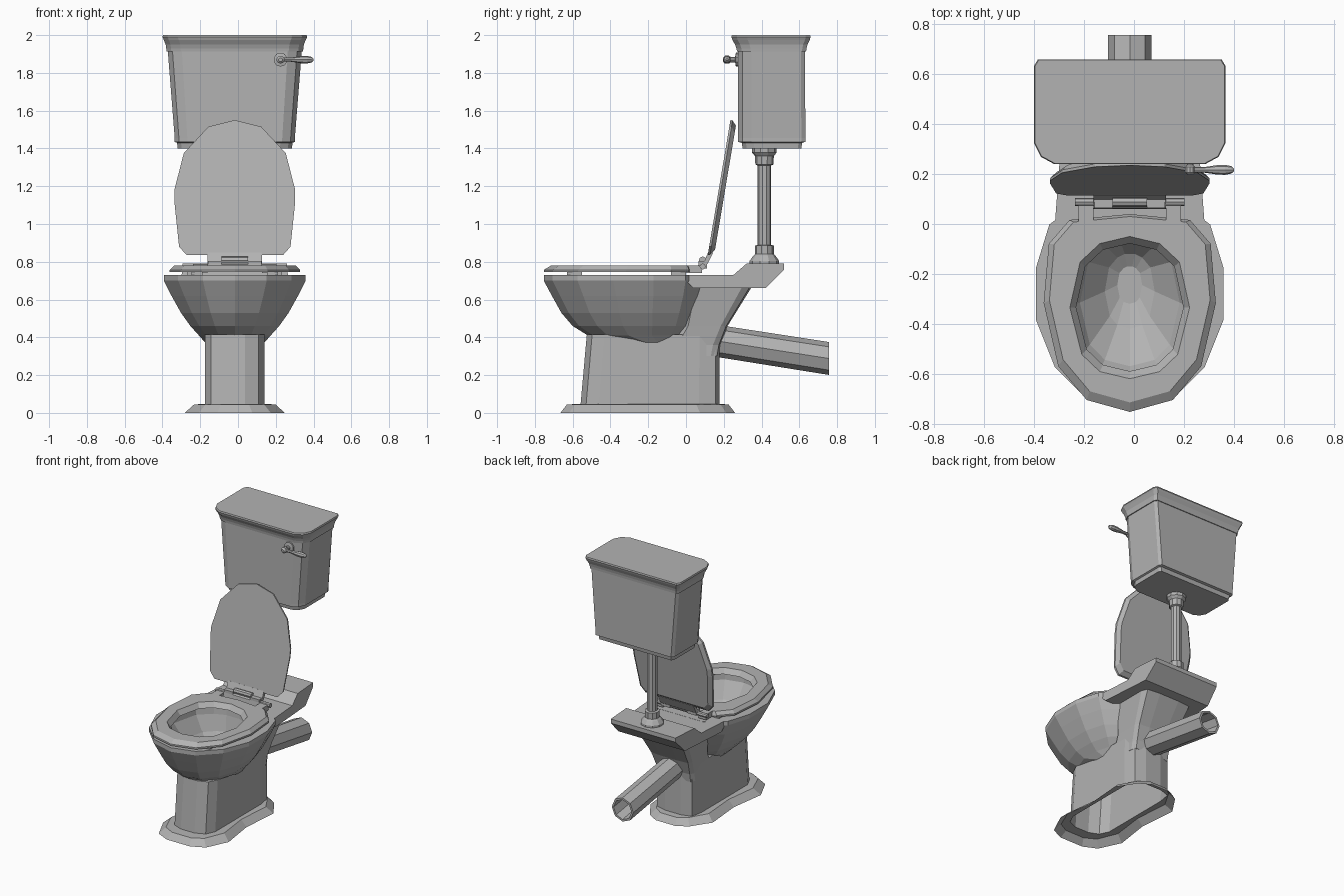
import bpy, bmesh, math
from mathutils import Vector

CX = -0.017  # centre line of the body; the lever sticks out on one side

grey = bpy.data.materials.new("grey ceramic")
grey.diffuse_color = (0.45, 0.45, 0.45, 1)


def loft(name, rings, start=True, end=True, closed=False):
    """Skin equal-length rings of points into one flat-shaded object."""
    bm = bmesh.new()
    vs = [[bm.verts.new(p) for p in r] for r in rings]
    n = len(vs[0])
    pairs = list(zip(vs, vs[1:])) + ([(vs[-1], vs[0])] if closed else [])
    for a, b in pairs:
        for i in range(n):
            j = (i + 1) % n
            bm.faces.new((a[i], a[j], b[j], b[i]))
    if start and not closed:
        bm.faces.new(vs[0])
    if end and not closed:
        bm.faces.new(vs[-1])
    bmesh.ops.recalc_face_normals(bm, faces=bm.faces)
    me = bpy.data.meshes.new(name)
    bm.to_mesh(me)
    bm.free()
    me.materials.append(grey)
    ob = bpy.data.objects.new(name, me)
    bpy.context.collection.objects.link(ob)
    return ob


def mirror(half):
    """Half outline with u >= 0 to a full outline."""
    return half + [(-u, v) for u, v in reversed(half) if u > 0]


def ring(half, z, w, y0, y1):
    return [(CX + u * w, y0 + v * (y1 - y0), z) for u, v in mirror(half)]


def circle(c, r, axis, n=8):
    out = []
    for i in range(n):
        a, b = r * math.sin(math.tau * i / n), r * math.cos(math.tau * i / n)
        out.append(Vector(c) + Vector({'x': (0, a, b), 'y': (a, 0, b), 'z': (a, b, 0)}[axis]))
    return out


def prism(name, profile, x0, x1):
    return loft(name, [[(CX + x, y, z) for y, z in profile] for x in (x0, x1)])


def box(name, x0, x1, y0, y1, z0, z1):
    return prism(name, [(y0, z0), (y1, z0), (y1, z1), (y0, z1)], x0, x1)


# Pedestal with flared foot, open underneath
foot = [(.35, 0), (.72, .05), (1, .22), (.86, .5), (.95, .8), (.6, .95), (.3, 1)]
column = [(.35, 0), (.8, .04), (1, .13), (1, .5), (1, .85), (.9, .97), (.4, 1)]
loft("pedestal", [
    ring(foot, 0, .265, -.665, .26),
    ring(foot, .045, .215, -.63, .225),
    ring(column, .047, .157, -.558, .178),
    ring(column, .415, .157, -.525, .178)], start=False)

# Neck rising from the pedestal to the rear shelf
loft("neck", [ring(column, z, w, a, b) for z, w, a, b in (
    (.30, .15, -.10, .172), (.36, .15, -.08, .182),
    (.46, .165, -.02, .22), (.67, .20, .01, .35))])

# Bowl, outside then over the rim and down the inside
bowl = [(0, 0), (.45, .055), (.8, .21), (1, .43), (1, .68), (.86, .88), (.5, 1)]
inner = [(0, 0), (.5, .05), (.8, .17), (1, .5), (.83, .82), (.5, .95), (.2, 1)]
loft("bowl", [ring(bowl, *a) for a in (
    (.37, .155, -.30, -.08), (.41, .19, -.52, -.02), (.46, .235, -.60, .02),
    (.53, .285, -.66, .05), (.62, .335, -.71, .08), (.70, .375, -.753, .10),
    (.73, .375, -.753, .10))] + [ring(inner, *a) for a in (
    (.73, .27, -.65, -.03), (.68, .265, -.645, -.035), (.57, .20, -.57, -.06),
    (.47, .10, -.42, -.12), (.44, .05, -.32, -.17))])

# Rear shelf: side profile narrowing towards the back
side = [(.0, .729), (.25, .729), (.32, .79), (.52, .79), (.52, .76), (.42, .66), (.04, .66), (0, .70)]
loft("rear_shelf", [[(CX + s * (.30 - .075 * y), y, z) for y, z in side] for s in (-1, 1)])

# Waste pipe with hollow end
loft("waste_pipe", [circle((CX, y, z), r, 'y') for y, z, r in (
    (.12, .388, .085), (.757, .288, .087), (.757, .288, .072), (.45, .336, .07))])

# Seat ring with bevelled edges
seat = [(0, 0), (.5, .06), (.83, .23), (1, .55), (.94, .85), (.7, .97), (0, 1)]
hole = inner[:-1] + [(0, 1)]
loft("seat", [
    ring(seat, .745, .345, -.753, .04), ring(seat, .757, .345, -.753, .04),
    ring(seat, .78, .322, -.715, .03), ring(hole, .78, .24, -.62, -.05),
    ring(hole, .745, .215, -.59, -.078)], closed=True)

# Seat arms, bumpers and hinge, mirrored
for s, tag in ((-1, "left"), (1, "right")):
    box("seat_arm_" + tag, s * .145, s * .205, -.01, .085, .74, .78)
    box("front_bumper_" + tag, s * .17, s * .23, -.63, -.55, .728, .747)
    box("rear_bumper_" + tag, s * .19, s * .25, -.08, 0, .728, .747)
    box("hinge_block_" + tag, s * .07, s * .142, .065, .11, .765, .805)
loft("hinge_bar", [circle((CX + x, .088, .775), .016, 'x') for x in (-.22, .22)])
loft("hinge_knuckle", [circle((CX + x, .088, .808), .02, 'x') for x in (-.07, .07)])

# Open cover, leaning back, with a tab down to the hinge
cover = mirror([(.255, .835), (.295, .88), (.32, 1.12), (.32, 1.18), (.27, 1.375), (.14, 1.515), (0, 1.55)])
loft("cover", [[(CX + x * k, .115 + .168 * (zz - .835) + d, zz)
                for x, z in cover for zz in [1.18 + (z - 1.18) * k]]
               for k, d in ((1, 0), (.995, .012), (.92, .034))])
prism("cover_tab", [(.06, .755), (.075, .75), (.115, .79), (.145, .85), (.117, .85), (.098, .805), (.065, .785)], -.145, .145)

# Flush pipe with collars at both ends
loft("flush_pipe", [circle((CX, .415, z), r, 'z', 10) for z, r in (
    (.785, .078), (.805, .078), (.83, .06), (.84, .05), (.885, .05), (.89, .036),
    (1.31, .036), (1.315, .048), (1.36, .05), (1.378, .065), (1.402, .065))])

# Cistern and its moulded lid
tank = [(.79, 0), (.93, .07), (1, .2), (1, .94), (.96, 1)]
loft("cistern", [ring(tank, *a) for a in (
    (1.40, .302, .30, .61), (1.43, .306, .295, .615), (1.435, .318, .275, .632),
    (1.455, .318, .275, .632), (1.92, .355, .275, .63))])
loft("cistern_lid", [ring(tank, *a) for a in (
    (1.912, .361, .27, .636), (1.93, .363, .267, .638), (1.95, .366, .26, .643),
    (1.975, .376, .245, .655), (1.99, .383, .24, .66), (2.0, .38, .243, .657))])

# Flush lever: wall plate with stem and knob, then the handle
loft("lever_mount", [circle((.225, y, 1.87), r, 'y', 10) for y, r in (
    (.285, .037), (.264, .037), (.26, .014), (.236, .014), (.228, .021), (.206, .021), (.196, .01))])
loft("lever_handle", [circle((x, .217, 1.87), r, 'x') for x, r in (
    (.225, .011), (.28, .011), (.335, .019), (.365, .02), (.39, .015), (.4, .006))])
